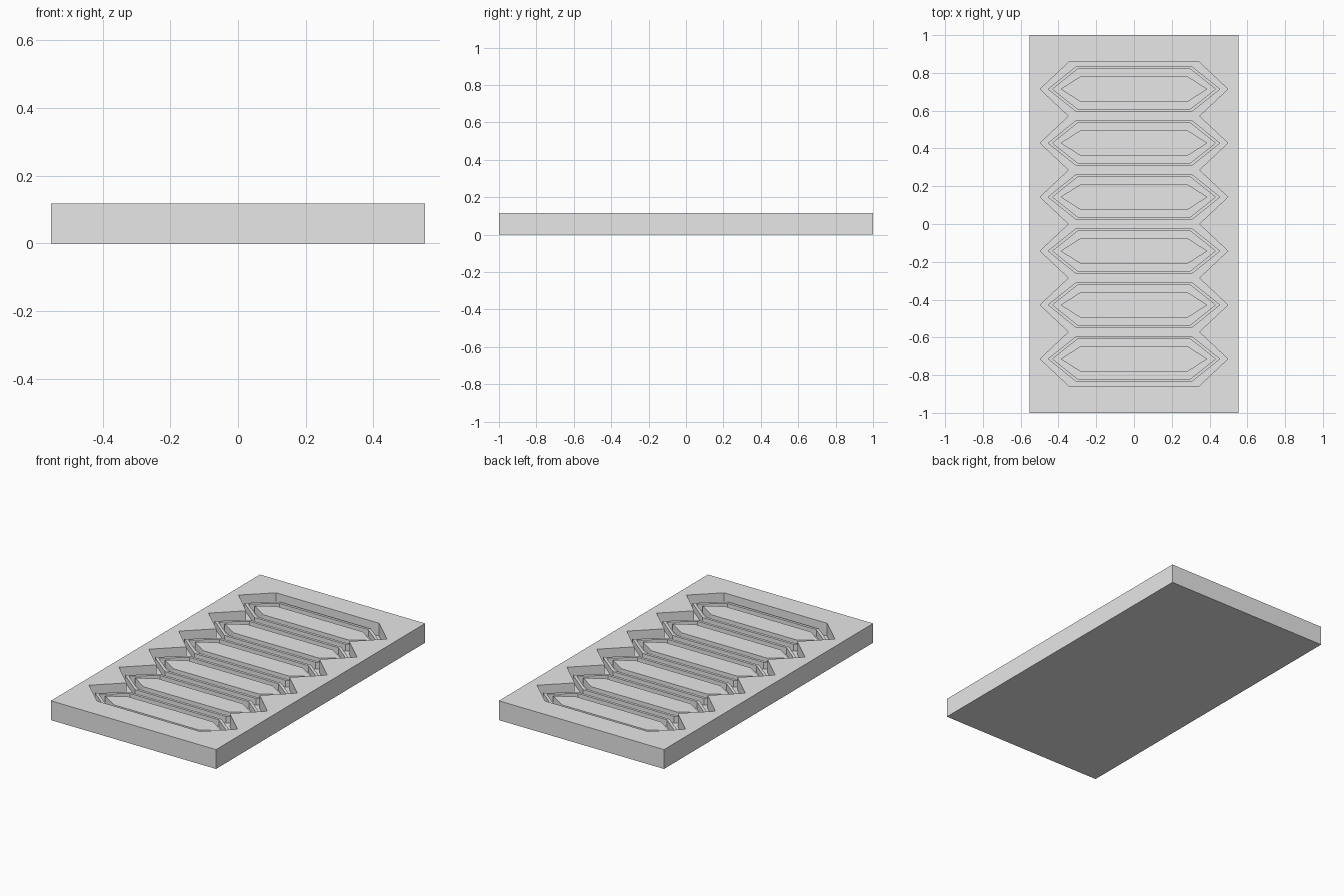
import bpy
import bmesh

if "Cube" in bpy.data.objects:
    bpy.data.objects.remove(bpy.data.objects["Cube"], do_unlink=True)

WIDTH, LENGTH, HEIGHT = 1.106, 2.0, 0.117
FLOOR, RAISED = 0.039, 0.08
PITCH = 2 / 7
CENTRES = [(i - 2.5) * PITCH for i in range(6)]

grey = bpy.data.materials.new("light_grey")
grey.use_nodes = True
grey.diffuse_color = (0.8, 0.8, 0.8, 1)
grey.node_tree.nodes["Principled BSDF"].inputs["Base Color"].default_value = (0.8, 0.8, 0.8, 1)


def hexagon(cy, tip, corner, half):
    """Long hexagon, anticlockwise from its right tip."""
    return [(tip, cy), (corner, cy + half), (-corner, cy + half),
            (-tip, cy), (-corner, cy - half), (corner, cy - half)]


def finish(name, bm):
    bmesh.ops.recalc_face_normals(bm, faces=bm.faces)
    mesh = bpy.data.meshes.new(name)
    bm.to_mesh(mesh)
    bm.free()
    mesh.materials.append(grey)
    obj = bpy.data.objects.new(name, mesh)
    bpy.context.collection.objects.link(obj)
    return obj


def prism(name, outline, z0, z1):
    bm = bmesh.new()
    base = bm.faces.new([bm.verts.new((x, y, z0)) for x, y in outline])
    top = bmesh.ops.extrude_face_region(bm, geom=[base], use_keep_orig=True)["geom"]
    bmesh.ops.translate(bm, vec=(0, 0, z1 - z0),
                        verts=[v for v in top if isinstance(v, bmesh.types.BMVert)])
    return finish(name, bm)


def ring(name, outer, inner, z0, z1):
    bm = bmesh.new()
    loops = [[bm.verts.new((x, y, z)) for x, y in pts]
             for pts, z in ((outer, z0), (outer, z1), (inner, z1), (inner, z0))]
    n = len(outer)
    for k in range(4):
        a, b = loops[k], loops[(k + 1) % 4]
        for i in range(n):
            j = (i + 1) % n
            bm.faces.new((a[i], a[j], b[j], b[i]))
    return finish(name, bm)


# Slab with a zigzag-sided pocket
w, l = WIDTH / 2, LENGTH / 2
slab = prism("slab", [(-w, -l), (w, -l), (w, l), (-w, l)], 0, HEIGHT)
right_side = [(0.345, -3 * PITCH)]
for cy in CENTRES:
    right_side += [(0.497, cy), (0.345, cy + PITCH / 2)]
outline = right_side + [(-x, y) for x, y in reversed(right_side)]
cutter = prism("pocket_cutter", outline, FLOOR, HEIGHT + 0.1)
cutter.hide_render = True

cut = slab.modifiers.new("pocket", "BOOLEAN")
cut.operation, cut.solver, cut.object = "DIFFERENCE", "EXACT", cutter
bpy.context.view_layer.objects.active = slab
bpy.ops.object.modifier_apply(modifier=cut.name)
bpy.data.objects.remove(cutter, do_unlink=True)

# Thin rim and solid island in each hexagonal cell
for i, cy in enumerate(CENTRES, 1):
    ring(f"rim_{i}", hexagon(cy, 0.457, 0.305, 0.122),
         hexagon(cy, 0.431, 0.298, 0.106), FLOOR, RAISED)
    prism(f"island_{i}", hexagon(cy, 0.389, 0.285, 0.066), FLOOR, RAISED)
